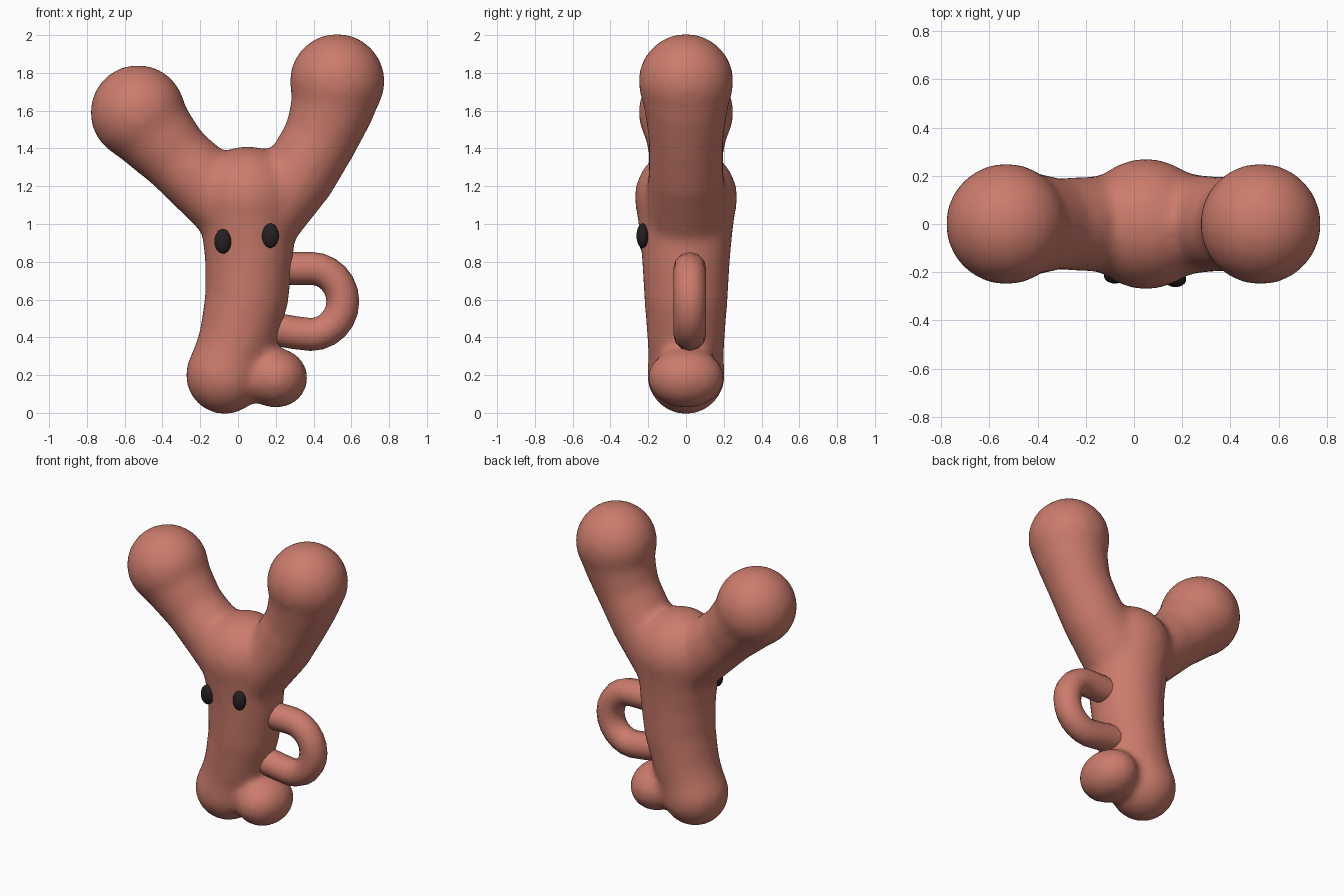
import bpy, bmesh, math
from mathutils import Vector, Matrix

cube = bpy.data.objects.get("Cube")
if cube:
    bpy.data.objects.remove(cube, do_unlink=True)


def material(name, rgb):
    m = bpy.data.materials.new(name)
    m.use_nodes = True
    m.diffuse_color = (*rgb, 1)
    bsdf = m.node_tree.nodes["Principled BSDF"]
    bsdf.inputs["Base Color"].default_value = (*rgb, 1)
    bsdf.inputs["Roughness"].default_value = 0.6
    return m


clay = material("salmon clay", (0.6, 0.2, 0.15))
black = material("eye black", (0.02, 0.015, 0.015))


def ball(bm, centre, size, segments=32):
    mat = Matrix.Translation(centre) @ Matrix.Diagonal((*size, 1))
    bmesh.ops.create_uvsphere(bm, u_segments=segments, v_segments=segments // 2,
                              radius=1, matrix=mat)


def finish(name, bm, mat):
    for f in bm.faces:
        f.smooth = True
    mesh = bpy.data.meshes.new(name)
    bm.to_mesh(mesh)
    bm.free()
    mesh.materials.append(mat)
    ob = bpy.data.objects.new(name, mesh)
    bpy.context.collection.objects.link(ob)
    return ob


SWELL = 0.008  # makes up for the shrinkage of smoothing


def limb(bm, stations, sides=32):
    """Round tube through (x, z, radius) stations, with a ball on each end."""
    pts = [Vector((x, 0, z)) for x, z, r in stations]
    rings = []
    for i, (x, z, r) in enumerate(stations):
        along = (pts[min(i + 1, len(pts) - 1)] - pts[max(i - 1, 0)]).normalized()
        across = Vector((along.z, 0, -along.x))
        ring = []
        for k in range(sides):
            a = math.tau * k / sides
            offset = across * math.cos(a) + Vector((0, math.sin(a), 0))
            ring.append(bm.verts.new(pts[i] + offset * (r + SWELL)))
        rings.append(ring)
    for a, b in zip(rings, rings[1:]):
        for k in range(sides):
            j = (k + 1) % sides
            bm.faces.new((a[k], a[j], b[j], b[k]))
    bm.faces.new(rings[0][::-1])
    bm.faces.new(rings[-1])
    for i in (0, -1):
        ball(bm, pts[i], [stations[i][2] + SWELL] * 3)


# Body: trunk, two raised arms and a foot, fused and softened
bm = bmesh.new()
limb(bm, [(-0.07, 0.2, 0.2), (-0.035, 0.3, 0.192), (0.0, 0.4, 0.198),
          (0.045, 0.6, 0.213), (0.058, 0.8, 0.225), (0.055, 0.95, 0.238),
          (0.05, 1.14, 0.265)])
limb(bm, [(-0.53, 1.59, 0.245), (-0.44, 1.475, 0.21), (-0.32, 1.345, 0.182),
          (-0.16, 1.2, 0.19), (0.0, 1.07, 0.21)])
limb(bm, [(0.525, 1.755, 0.245), (0.495, 1.6, 0.212), (0.435, 1.45, 0.19),
          (0.33, 1.27, 0.19), (0.13, 1.05, 0.21)])
ball(bm, (0.2, 0, 0.185), (0.17, 0.205, 0.16))
bmesh.ops.recalc_face_normals(bm, faces=bm.faces)
body = finish("body", bm, clay)
remesh = body.modifiers.new("fuse", 'REMESH')
remesh.mode = 'VOXEL'
remesh.voxel_size = 0.024
remesh.use_smooth_shade = True
soften = body.modifiers.new("soften", 'SMOOTH')
soften.factor = 0.5
soften.iterations = 12

# Handle: a round bar bent into a loop on the side
path = [(0.18, 0.765), (0.3, 0.765)]
for i in range(13):
    a = math.pi / 2 - math.pi * i / 12
    path.append((0.385 + 0.17 * math.cos(a), 0.59 + 0.175 * math.sin(a)))
path += [(0.3, 0.425), (0.18, 0.445)]
curve = bpy.data.curves.new("handle", 'CURVE')
curve.dimensions = '3D'
curve.bevel_depth = 0.087
curve.bevel_resolution = 4
curve.use_fill_caps = True
spline = curve.splines.new('POLY')
spline.points.add(len(path) - 1)
for p, (x, z) in zip(spline.points, path):
    p.co = (x, 0.02, z, 1)
spline.use_smooth = True
curve.materials.append(clay)
handle = bpy.data.objects.new("handle", curve)
bpy.context.collection.objects.link(handle)
bpy.context.view_layer.objects.active = handle
handle.select_set(True)
bpy.ops.object.convert(target='MESH')

# Eyes: upright ovals on the front
for name, x, y, z in (("right_eye", -0.08, -0.215, 0.908),
                      ("left_eye", 0.172, -0.23, 0.938)):
    bm = bmesh.new()
    ball(bm, (x, y, z), (0.045, 0.032, 0.065), 24)
    finish(name, bm, black)
